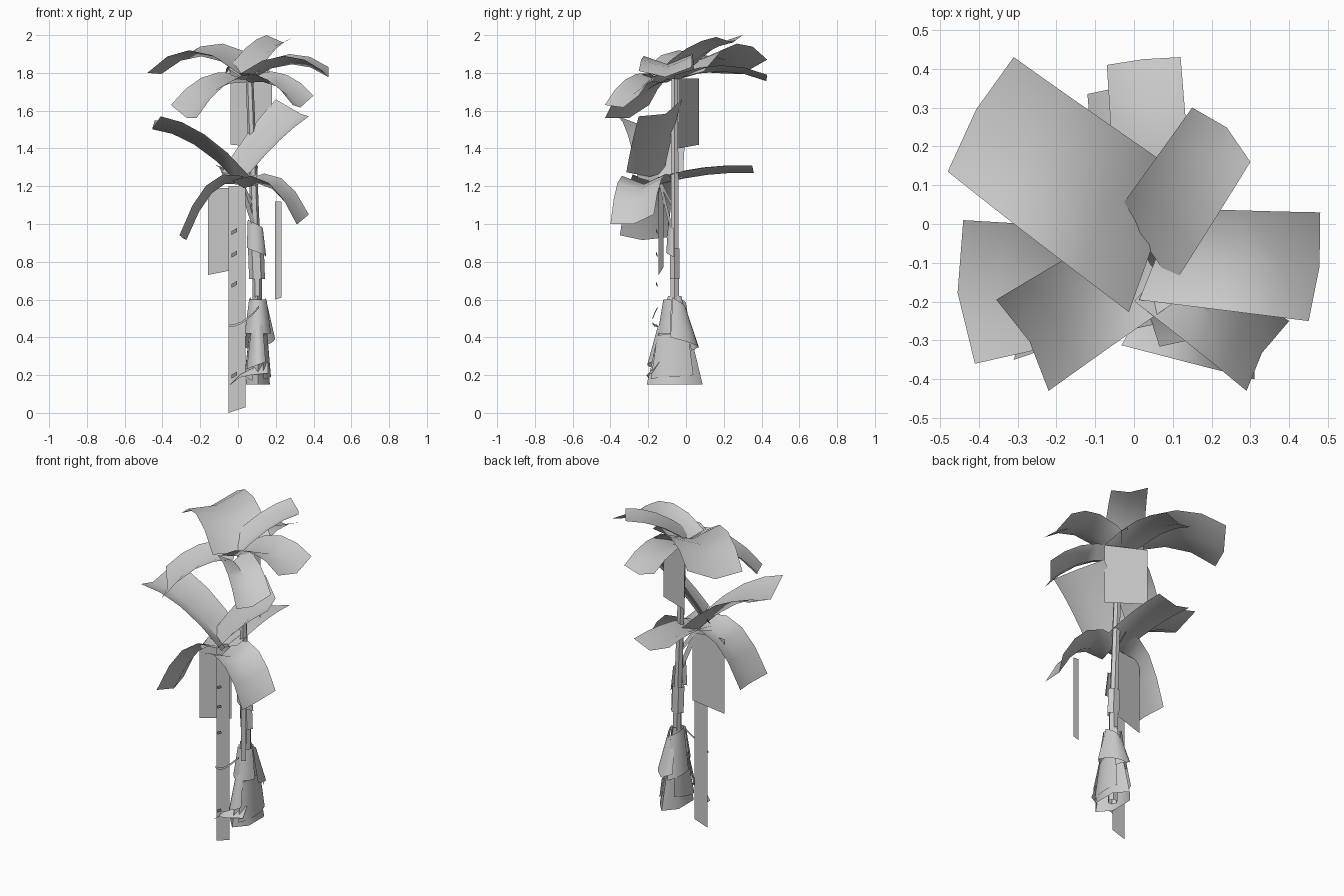
import bpy, bmesh, math
from mathutils import Vector

cube = bpy.data.objects.get("Cube")
if cube:
    bpy.data.objects.remove(cube, do_unlink=True)

grey = bpy.data.materials.new("plain_grey")
grey.use_nodes = True
GREY = (0.6, 0.6, 0.6, 1)
grey.diffuse_color = GREY
grey.node_tree.nodes["Principled BSDF"].inputs["Base Color"].default_value = GREY


def grid(name, rows, cols, point):
    """Open sheet: point(t, s) with t in 0..1 along and s in -1..1 across."""
    bm = bmesh.new()
    v = [[bm.verts.new(point(i / rows, 2 * j / cols - 1)) for j in range(cols + 1)]
         for i in range(rows + 1)]
    for i in range(rows):
        for j in range(cols):
            bm.faces.new((v[i][j], v[i][j + 1], v[i + 1][j + 1], v[i + 1][j]))
    mesh = bpy.data.meshes.new(name)
    bm.to_mesh(mesh)
    bm.free()
    ob = bpy.data.objects.new(name, mesh)
    bpy.context.collection.objects.link(ob)
    mesh.materials.append(grey)
    bpy.ops.object.select_all(action='DESELECT')
    ob.select_set(True)
    bpy.context.view_layer.objects.active = ob
    bpy.ops.object.shade_smooth_by_angle(angle=math.radians(50))
    return ob


def leaf(name, root, root_width, tip_a, tip_b, arch, trough=0.05, bulge=0.015):
    """Arched strip folded along its middle, from the crown out to two tip corners."""
    a, b, root = Vector(tip_a), Vector(tip_b), Vector(root)
    side = b - a
    side.z = 0
    side.normalize()
    outward = (a + b) / 2 - root
    outward.z = 0
    outward.normalize()

    def point(t, s):
        start = root + side * s * root_width / 2
        end = (a + b) / 2 + (b - a) / 2 * s + outward * bulge * (1 - s * s)
        p = start.lerp(end, t)
        p.z += arch * 4 * t * (1 - t)
        tangent = (a + b) / 2 - root
        tangent.z += arch * 4 * (1 - 2 * t)
        normal = side.cross(tangent).normalized()
        if normal.z < 0:
            normal.negate()
        return p + normal * trough * (s * s - t)
    grid(name, 4, 2, point)


def plate(name, a, b, z_top, z_low_a, z_low_b):
    """Flat upright card between two ground points, with a slanted lower edge."""
    def point(t, s):
        k = (s + 1) / 2
        low = z_low_a + (z_low_b - z_low_a) * k
        return (a[0] + (b[0] - a[0]) * k, a[1] + (b[1] - a[1]) * k,
                low + (z_top - low) * t)
    grid(name, 1, 1, point)


def trunk_axis(z):
    return Vector((0.105 - 0.045 * max(0, z - 0.6) / 1.2, -0.06, z))


def sheath(name, facing, span, z0, z1, r0, r1, slant=0.0, squash=0.55):
    """Part of a cone wrapped round the trunk."""
    def point(t, s):
        ang = math.radians(facing + span / 2 * s)
        r = r0 + (r1 - r0) * t
        p = trunk_axis(z0 + (z1 - z0) * t)
        p.x += r * squash * math.cos(ang)
        p.y += r * math.sin(ang)
        p.z += slant * s
        return p
    grid(name, 3, 6, point)


# Upper crown
top = (0.06, -0.06, 1.76)
leaf("upper_leaf_back_right", (0.05, -0.05, 1.77), 0.37,
     (-0.48, 0.135, 1.80), (-0.31, 0.43, 1.87), 0.11, bulge=0.045)
leaf("upper_leaf_back", top, 0.2, (-0.07, 0.41, 1.78), (0.12, 0.43, 1.79), 0.05, 0.03)
leaf("upper_leaf_back_left", (0.035, -0.06, 1.77), 0.23,
     (0.15, 0.30, 2.0), (0.30, 0.16, 1.99), 0.035, 0.035)
leaf("upper_leaf_left", (0.06, -0.08, 1.76), 0.24,
     (0.48, 0.03, 1.83), (0.45, -0.25, 1.81), 0.08, bulge=0.04)
leaf("upper_leaf_front_left", (0.06, -0.13, 1.75), 0.18,
     (0.40, -0.25, 1.68), (0.29, -0.43, 1.63), 0.05)
leaf("upper_leaf_front_right", (0.04, -0.1, 1.75), 0.24,
     (-0.355, -0.195, 1.63), (-0.22, -0.43, 1.56), 0.06)

# Lower crown
low = (0.01, -0.14, 1.21)
leaf("lower_leaf_right", low, 0.24, (-0.44, 0.01, 1.55), (-0.41, -0.36, 1.57), 0.06, 0.06)
leaf("lower_leaf_upright", (0.025, -0.19, 1.25), 0.25,
     (0.2, -0.02, 1.66), (0.375, -0.25, 1.57), 0.02)
leaf("lower_leaf_back", low, 0.18, (-0.12, 0.335, 1.31), (0.11, 0.35, 1.31), 0.02, 0.04)
leaf("lower_leaf_front_right", low, 0.24,
     (-0.30, -0.10, 0.93), (-0.31, -0.35, 0.94), 0.11)
leaf("lower_leaf_front_left", (0.03, -0.2, 1.19), 0.25,
     (0.375, -0.17, 1.05), (0.31, -0.40, 1.0), 0.1)

# Upright cards
plate("tall_card", (-0.05, -0.14), (0.04, -0.14), 1.2, 0.0, 0.03)
plate("side_card", (-0.16, -0.145), (0.04, -0.12), 1.19, 0.73, 0.77)
plate("narrow_card", (0.195, -0.25), (0.23, -0.25), 1.12, 0.60, 0.61)
plate("upper_card", (-0.04, 0.07), (0.18, -0.04), 1.77, 1.42, 1.40)

# Trunk, sleeve and stalks that reach the lower crown
sheath("trunk", 0, 360, 0.15, 1.77, 0.028, 0.02, squash=1)
sheath("trunk_sleeve", 0, 360, 0.71, 0.87, 0.03, 0.03, squash=1.4)
sheath("sleeve_flap", -80, 150, 0.85, 1.0, 0.045, 0.035, -0.025, 1.2)
for i, start in enumerate([(0.1, -0.07, 0.95), (0.09, -0.06, 1.08)]):
    a, b = Vector(start), Vector(low)
    grid("crown_stalk_%d" % i, 3, 1,
         lambda t, s: a.lerp(b, t) + Vector((0.012 * s, 0.008 * s, 0.02 * t * t)))

# Overlapping sheaths round the foot
sheath("foot_cone", 90, 360, 0.15, 0.62, 0.148, 0.035, squash=0.5)
for name, facing, span, z0, z1, r0, r1, slant, squash in [
        ("front_upper", -90, 150, 0.42, 0.60, 0.09, 0.06, 0.0, 0.8),
        ("left_upper", 40, 100, 0.37, 0.58, 0.13, 0.06, -0.03, 0.7),
        ("left_lower", -10, 110, 0.19, 0.42, 0.14, 0.1, 0.01, 0.5),
        ("front_lower", -100, 90, 0.25, 0.45, 0.145, 0.09, 0.02, 0.5),
        ("right_lower", 190, 110, 0.2, 0.42, 0.14, 0.09, -0.03, 0.5),
        ("back_right", 140, 100, 0.34, 0.60, 0.1, 0.06, 0.02, 0.7),
        ("back_lower", 85, 80, 0.35, 0.56, 0.125, 0.05, 0.02, 0.6)]:
    sheath("foot_sheath_" + name, facing, span, z0, z1, r0, r1, slant, squash)

# Curled scraps on the foot and the tall card
grid("curled_strip", 5, 1, lambda t, s: (
    -0.05 + 0.16 * t, -0.15 - 0.03 * math.sin(math.pi * t),
    0.46 + 0.1 * t * t + 0.006 * s))
grid("foot_curl", 4, 2, lambda t, s: (
    -0.04 + 0.2 * t, -0.16 - 0.03 * math.sin(math.pi * t) + 0.02 * s,
    0.15 + 0.09 * math.sqrt(t) + 0.03 * s * t))
for z in (0.19, 0.67, 0.83, 0.95):
    grid("card_scrap", 1, 1, lambda t, s: (
        -0.02 + 0.014 * s, -0.15 - 0.01 * t, z + 0.02 * t + 0.008 * s))
